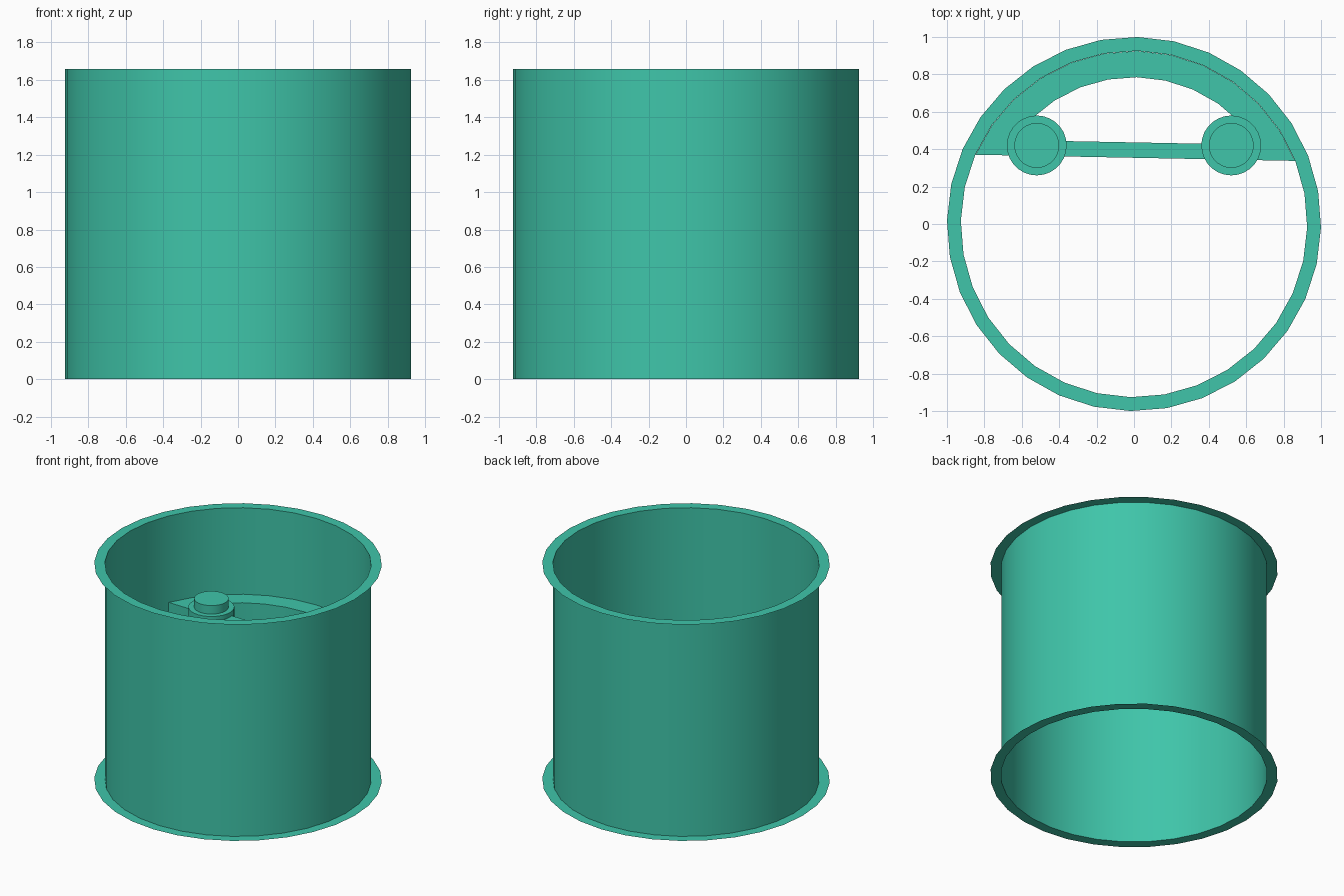
import bpy, bmesh
from math import cos, sin, pi, radians

if "Cube" in bpy.data.objects:
    bpy.data.objects.remove(bpy.data.objects["Cube"])

SIDES = 32
TWIST = radians(-1.1)      # the whole rim is turned slightly
WALL_R, FLANGE_R, HEIGHT = 0.926, 1.0, 1.658

teal = bpy.data.materials.new("teal")
teal.diffuse_color = (0.05, 0.56, 0.40, 1)
teal.use_nodes = True
teal.node_tree.nodes["Principled BSDF"].inputs["Base Color"].default_value = teal.diffuse_color


def polar(r, k, z):
    a = 2 * pi * k / SIDES + TWIST
    return (r * cos(a), r * sin(a), z)


def finish(name, bm, recalc=True):
    if recalc:
        bmesh.ops.recalc_face_normals(bm, faces=bm.faces)
    mesh = bpy.data.meshes.new(name)
    bm.to_mesh(mesh)
    bm.free()
    obj = bpy.data.objects.new(name, mesh)
    bpy.context.collection.objects.link(obj)
    mesh.materials.append(teal)
    bpy.ops.object.select_all(action='DESELECT')
    obj.select_set(True)
    bpy.context.view_layer.objects.active = obj
    bpy.ops.object.shade_smooth_by_angle(angle=radians(30))
    return obj


def lathe(name, profile, sides, centre=(0, 0), twist=0.0, capped=False):
    bm = bmesh.new()
    rings = []
    for r, z in profile:
        rings.append([bm.verts.new((centre[0] + r * cos(2 * pi * i / sides + twist),
                                    centre[1] + r * sin(2 * pi * i / sides + twist), z))
                      for i in range(sides)])
    for a, b in zip(rings, rings[1:]):
        for i in range(sides):
            j = (i + 1) % sides
            bm.faces.new((a[i], a[j], b[j], b[i]))
    if capped:
        bm.faces.new(rings[0][::-1])
        bm.faces.new(rings[-1])
    return finish(name, bm, recalc=capped)


# Open barrel with a thin flat lip at each end
lathe("rim_barrel", [(FLANGE_R, 0), (WALL_R, 0), (WALL_R, HEIGHT), (FLANGE_R, HEIGHT)],
      SIDES, twist=TWIST)

# D-shaped bracket frame: arc against the wall, straight bar across, open window
bm = bmesh.new()
TOP, BOTTOM = 0.995, 0.82
outer = {k: bm.verts.new(polar(WALL_R - 0.001, k, TOP)) for k in range(2, 15)}
inner = {k: bm.verts.new(polar(0.785, k, TOP)) for k in range(3, 14)}
for k in range(2, 14):
    quad = [outer[k], outer[k + 1], inner[min(k + 1, 13)], inner[max(k, 3)]]
    bm.faces.new(list(dict.fromkeys(quad)))
bm.faces.new((outer[14], outer[2], inner[3], inner[13]))
down = bmesh.ops.extrude_face_region(bm, geom=bm.faces[:], use_keep_orig=True)
for v in down["geom"]:
    if isinstance(v, bmesh.types.BMVert):
        v.co.z = BOTTOM
finish("bracket_frame", bm)

# Stepped bosses with a pin on top, at both ends of the bar
for side, x in (("left", -0.52), ("right", 0.52)):
    lathe(side + "_boss", [(0.16, 0.82), (0.16, 1.03), (0.12, 1.03), (0.12, 1.095)],
          28, centre=(x, 0.42), capped=True)
